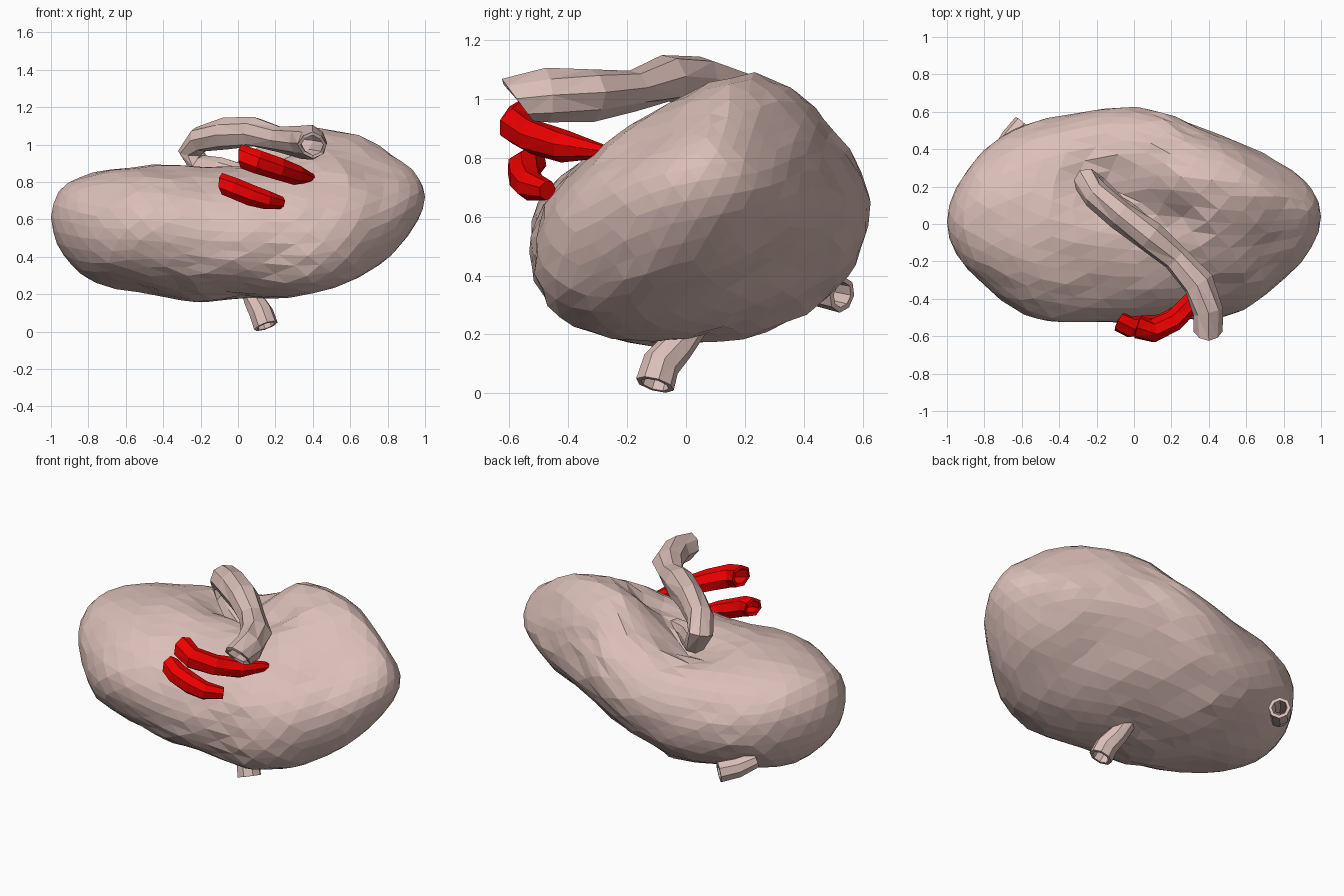
import bpy, bmesh, math, random
from mathutils import Vector, noise

if "Cube" in bpy.data.objects:
    bpy.data.objects.remove(bpy.data.objects["Cube"])

random.seed(4)


def material(name, rgb):
    mat = bpy.data.materials.new(name)
    mat.diffuse_color = (*rgb, 1)
    mat.use_nodes = True
    mat.node_tree.nodes["Principled BSDF"].inputs["Base Color"].default_value = mat.diffuse_color
    return mat


red = material("red", (0.85, 0.0, 0.0))
pink = material("dull_pink", (0.71, 0.52, 0.48))

# Body sections along x: x, centre y, centre z, y scale, z scale, tilt
SECTIONS = [
    (-1.0, 0.01, 0.61, 0.56, 0.54, 0.0),
    (-0.8, 0.035, 0.56, 0.61, 0.47, 0.0),
    (-0.6, 0.025, 0.555, 0.63, 0.41, 0.02),
    (-0.4, 0.03, 0.55, 0.60, 0.385, 0.05),
    (-0.2, 0.045, 0.53, 0.585, 0.38, 0.12),
    (0.0, 0.05, 0.565, 0.58, 0.385, 0.22),
    (0.2, 0.045, 0.62, 0.56, 0.46, 0.33),
    (0.4, 0.01, 0.65, 0.58, 0.50, 0.40),
    (0.6, 0.0, 0.67, 0.56, 0.50, 0.40),
    (0.8, 0.02, 0.68, 0.52, 0.48, 0.34),
    (1.0, 0.04, 0.72, 0.52, 0.43, 0.2),
]


def section(x):
    for a, b in zip(SECTIONS, SECTIONS[1:]):
        if x <= b[0]:
            break
    t = max(0, min(1, (x - a[0]) / (b[0] - a[0])))
    return [p + (q - p) * t for p, q in zip(a[1:], b[1:])]


def make_object(name, bm, mat):
    bmesh.ops.recalc_face_normals(bm, faces=bm.faces)
    me = bpy.data.meshes.new(name)
    bm.to_mesh(me)
    bm.free()
    ob = bpy.data.objects.new(name, me)
    bpy.context.collection.objects.link(ob)
    me.materials.append(mat)
    return ob


# Main body: faceted bean shaped from a sphere, ridged right lobe, groove on top
bm = bmesh.new()
bmesh.ops.create_icosphere(bm, subdivisions=4, radius=1)
g0, g1 = Vector((-0.2, 0.2)), Vector((0.2, 0.02))
for v in bm.verts:
    x, p, q = v.co
    cy, cz, hy, hz, tilt = section(x)
    cos = math.sqrt(1 - tilt * tilt)
    length = max(math.hypot(p, q), 1e-6)
    c = max(0, min(1, (p * tilt + q * cos) / length))
    lobe = max(0, min(1, (x + 0.1) / 0.5))
    flat = 1 - 0.14 * lobe * 2 * c * math.sqrt(1 - c * c)
    y = cy + hy * p * flat
    z = cz + hz * (q * cos + p * tilt) * flat
    if q > 0:
        d = g1 - g0
        w = Vector((x, y)) - g0
        t = max(0, min(1, w.dot(d) / d.length_squared))
        dist = (w - d * t).length
        z -= 0.10 * math.exp(-(dist / 0.15) ** 2) * min(1, q * 2)
    co = Vector((x, y, z))
    lump = 0.022 * noise.noise(co * 4) + random.uniform(-0.005, 0.005)
    v.co = co + Vector((0, p, q)) * lump
    v.co.x += random.uniform(-0.014, 0.014) * (1 - x * x)
make_object("body", bm, pink)


def tube(name, path, sides=8, mat=pink, wall=0.018, rough=0.07, closed=False, slant=0):
    """Faceted tube; path rows are x, y, z, radius. Slant shears the first end."""
    pts = [Vector(r[:3]) for r in path]
    bm = bmesh.new()
    rings = []
    side = None
    for i, c in enumerate(pts):
        d = (pts[min(i + 1, len(pts) - 1)] - pts[max(i - 1, 0)]).normalized()
        if side is None:
            side = d.orthogonal()
        side = (side - d * side.dot(d)).normalized()
        up = d.cross(side)
        ring = []
        for k in range(sides):
            a = 2 * math.pi * k / sides
            r = path[i][3] * (1 + random.uniform(-rough, rough))
            off = (side * math.cos(a) + up * math.sin(a)) * r
            if i == 0:
                off -= d * off.z * slant
            ring.append(bm.verts.new(c + off))
        rings.append(ring)
    for a, b in zip(rings, rings[1:]):
        for k in range(sides):
            n = (k + 1) % sides
            bm.faces.new((a[k], a[n], b[n], b[k]))
    if closed:
        bm.faces.new(rings[-1])
    bmesh.ops.triangulate(bm, faces=bm.faces)
    ob = make_object(name, bm, mat)
    mod = ob.modifiers.new("wall", "SOLIDIFY")
    mod.thickness = wall
    mod.offset = -1
    return ob


# Large vessel leaving the groove, hooking back and running to the front
tube("upper_vessel", [
    (0.40, -0.575, 1.00, 0.075), (0.40, -0.47, 1.01, 0.085),
    (0.34, -0.32, 1.015, 0.085), (0.22, -0.18, 1.03, 0.07),
    (0.08, -0.07, 1.065, 0.085), (-0.07, 0.05, 1.06, 0.08),
    (-0.20, 0.16, 1.03, 0.075), (-0.25, 0.22, 0.96, 0.075),
    (-0.20, 0.20, 0.89, 0.065), (-0.09, 0.10, 0.87, 0.06),
    (0.04, 0.02, 0.84, 0.05), (0.16, 0.0, 0.80, 0.04)],
    rough=0.13, slant=0.6)

# Two red vessels on the front face
tube("red_vessel_upper", [
    (0.02, -0.55, 0.935, 0.065), (0.10, -0.575, 0.905, 0.065),
    (0.21, -0.52, 0.87, 0.062), (0.31, -0.42, 0.84, 0.055),
    (0.40, -0.27, 0.82, 0.02)], 7, red, closed=True, slant=0.4)
tube("red_vessel_lower", [
    (-0.08, -0.52, 0.785, 0.055), (-0.02, -0.55, 0.765, 0.06),
    (0.07, -0.545, 0.73, 0.058), (0.15, -0.53, 0.705, 0.05),
    (0.23, -0.47, 0.69, 0.035)], 7, red, closed=True, slant=0.4)

# Outlet stubs below and behind
tube("lower_stub", [
    (0.06, 0.03, 0.24, 0.05), (0.09, -0.03, 0.16, 0.058),
    (0.125, -0.085, 0.10, 0.064), (0.15, -0.105, 0.03, 0.066)],
    rough=0.03)
tube("rear_stub", [
    (-0.72, 0.37, 0.38, 0.045), (-0.66, 0.455, 0.35, 0.056),
    (-0.59, 0.53, 0.335, 0.06)], rough=0.03)
